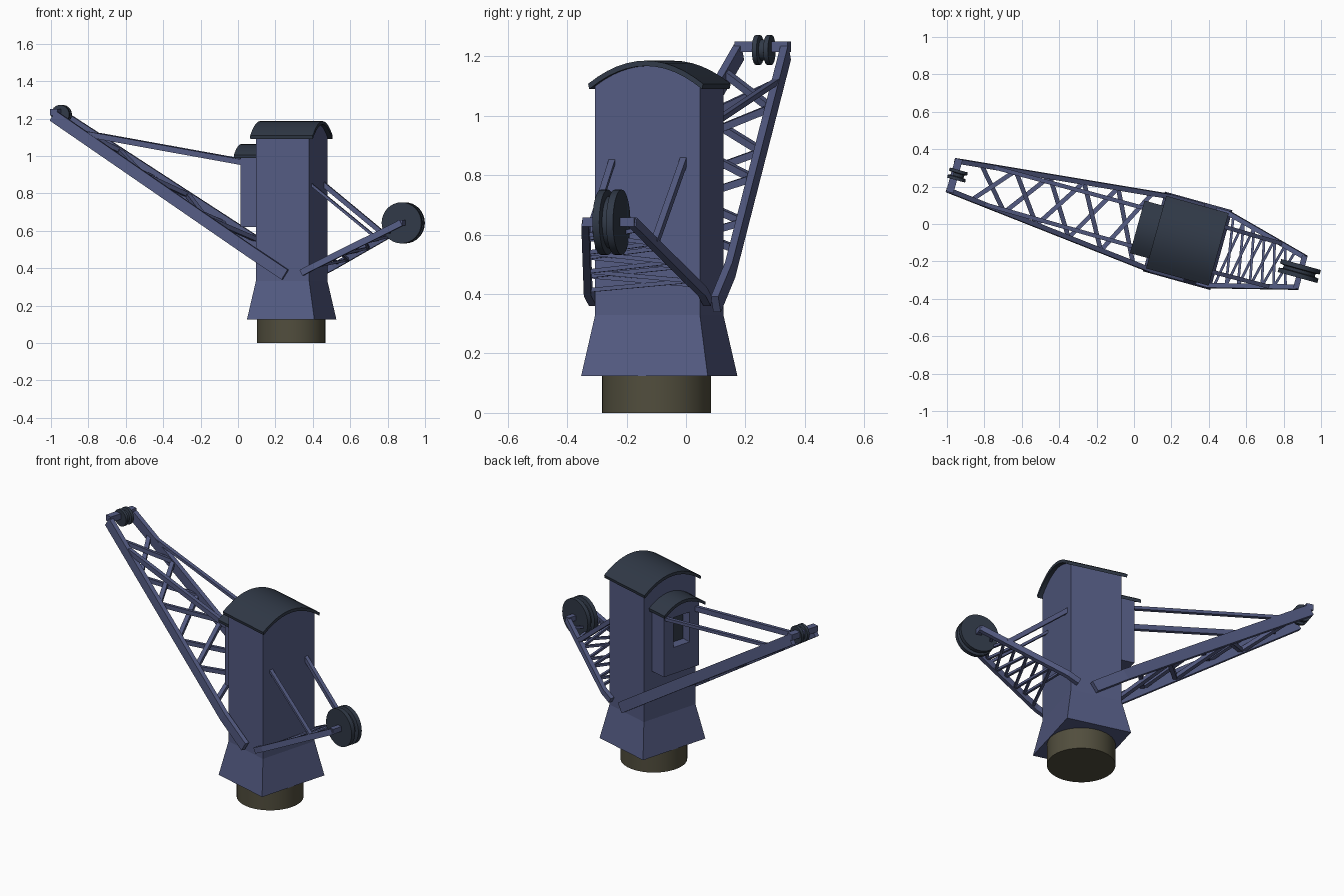
import bpy, bmesh, math
from mathutils import Vector, Matrix

if "Cube" in bpy.data.objects:
    bpy.data.objects.remove(bpy.data.objects["Cube"])

# Local frame: u runs along the crane (boom at -u), v across it
TURN = Matrix.Translation((0.287, -0.09, 0)) @ Matrix.Rotation(math.radians(-15.5), 4, 'Z')


def material(name, rgb):
    m = bpy.data.materials.new(name)
    m.diffuse_color = (*rgb, 1)
    m.use_nodes = True
    m.node_tree.nodes["Principled BSDF"].inputs["Base Color"].default_value = m.diffuse_color
    return m


BLUE = material("slate_blue", (0.088, 0.105, 0.225))
DARK = material("dark_slate", (0.030, 0.041, 0.063))
OLIVE = material("olive_brown", (0.083, 0.076, 0.047))


def finish(bm, name, mat, smooth=False):
    bmesh.ops.recalc_face_normals(bm, faces=bm.faces)
    me = bpy.data.meshes.new(name)
    bm.to_mesh(me)
    bm.free()
    me.transform(TURN)
    me.materials.append(mat)
    ob = bpy.data.objects.new(name, me)
    bpy.context.collection.objects.link(ob)
    if smooth:
        bpy.ops.object.select_all(action='DESELECT')
        ob.select_set(True)
        bpy.context.view_layer.objects.active = ob
        bpy.ops.object.shade_smooth_by_angle(angle=math.radians(35))
    return ob


def skin(bm, rings):
    """Closed tube through matching rings of points, capped at both ends."""
    rows = [[bm.verts.new(p) for p in r] for r in rings]
    n = len(rows[0])
    for a, b in zip(rows, rows[1:]):
        for i in range(n):
            bm.faces.new((a[i], a[(i + 1) % n], b[(i + 1) % n], b[i]))
    bm.faces.new(rows[0])
    bm.faces.new(rows[-1])


def beam(bm, pts, w, h, side=None):
    """Rectangular bar along a path: w sideways, h upright."""
    pts = [Vector(p) for p in pts]
    d = (pts[-1] - pts[0]).normalized()
    side = Vector(side) if side else d.cross((0, 0, 1)).normalized()
    up = side.cross(d).normalized()
    s, t = side * w / 2, up * h / 2
    skin(bm, [[p + s + t, p - s + t, p - s - t, p + s - t] for p in pts])


def box(name, lo, hi, mat):
    bm = bmesh.new()
    c = [(lo[i] + hi[i]) / 2 for i in range(3)]
    beam(bm, [(lo[0], c[1], c[2]), (hi[0], c[1], c[2])], hi[1] - lo[1], hi[2] - lo[2])
    return finish(bm, name, mat)


def arch(half, edge, top, n=12):
    return [(half * t, top - (top - edge) * t * t)
            for t in (1 - 2 * i / n for i in range(n + 1))]


def extruded(name, profile, u0, u1, mat, smooth=False):
    bm = bmesh.new()
    skin(bm, [[(u, v, z) for v, z in profile] for u in (u0, u1)])
    return finish(bm, name, mat, smooth)


def house(name, u0, u1, half, z0, edge, top):
    return extruded(name, [(-half, z0), (half, z0)] + arch(half, edge, top), u0, u1, BLUE)


def roof(name, u0, u1, half, edge, top, thick):
    under = arch(half, edge, top)
    over = [(v * 1.02, z + thick) for v, z in reversed(under)]
    extruded(name, under + over, u0, u1, DARK, True)


def wheel(name, u, v, z, profile):
    """Lathe of (offset across, radius) points around the v direction."""
    bm = bmesh.new()
    n = 32
    skin(bm, [[(u + r * math.cos(i * math.tau / n), v + o, z + r * math.sin(i * math.tau / n))
               for i in range(n)] for o, r in profile])
    finish(bm, name, DARK, True)


# Pedestal drum
bm = bmesh.new()
bmesh.ops.create_cone(bm, cap_ends=True, segments=48, radius1=0.183, radius2=0.183, depth=0.13,
                      matrix=Matrix.Translation((0, -0.01, 0.065)))
finish(bm, "pedestal", OLIVE, True)

# Flared skirt and tower
bm = bmesh.new()
skin(bm, [[(a * l, b * w, z) for a, b in ((-1, -1), (1, -1), (1, 1), (-1, 1))]
          for l, w, z in ((0.187, 0.221, 0.125), (0.148, 0.183, 0.33))])
finish(bm, "flared_skirt", BLUE)
house("tower", -0.148, 0.148, 0.183, 0.33, 1.10, 1.168)
roof("tower_roof", -0.175, 0.172, 0.197, 1.09, 1.168, 0.018)

# Operator cab with recessed window
cab = house("cab", -0.25, -0.147, 0.125, 0.62, 1.0, 1.045)
cutter = box("window_cutter", (-0.30, -0.058, 0.78), (-0.19, 0.058, 0.96), DARK)
bpy.context.view_layer.objects.active = cab
mod = cab.modifiers.new("window", 'BOOLEAN')
mod.operation = 'DIFFERENCE'
mod.solver = 'EXACT'
mod.object = cutter
bpy.ops.object.modifier_apply(modifier=mod.name)
bpy.data.objects.remove(cutter)
box("cab_window", (-0.194, -0.058, 0.78), (-0.188, 0.058, 0.96), DARK)
roof("cab_roof", -0.28, -0.147, 0.143, 0.988, 1.045, 0.018)


def frame(name, foot, knee, tip, w, h):
    """Pair of side beams, mirrored across v, plus the bar joining the tips."""
    bm = bmesh.new()
    for s in (1, -1):
        beam(bm, [(u, v * s, z) for u, v, z in (foot, knee, tip)], w, h, (0, 1, 0))
    finish(bm, name + "_beams", BLUE)


def lattice(name, knee, tip, u0, u1, bays, w, gap):
    """Two opposed zigzags between the side beams."""
    a, b = Vector(knee), Vector(tip)

    def at(u, s, dz):
        p = a.lerp(b, (u - a.x) / (b.x - a.x))
        return (p.x, p.y * s, p.z + dz)
    bm = bmesh.new()
    for i in range(bays):
        p, q = (u0 + (u1 - u0) * k / bays for k in (i, i + 1))
        for s in (1, -1):
            dz = gap * s * (-1) ** i
            beam(bm, [at(p, s, dz), at(q, -s, dz)], w, w)
    finish(bm, name, BLUE)


# Boom
knee, tip = (-0.16, 0.203, 0.481), (-1.30, 0.082, 1.215)
frame("boom", (0.02, 0.203, 0.365), knee, tip, 0.026, 0.062)
lattice("boom_lattice", knee, tip, -0.25, -1.17, 5, 0.024, 0.014)
box("boom_tip_bar", (-1.315, -0.09, 1.215), (-1.275, 0.095, 1.25), BLUE)
wheel("boom_pulley", -1.28, 0.01, 1.222,
      [(-0.028, 0.05), (-0.012, 0.05), (-0.008, 0.036), (0.008, 0.036), (0.012, 0.05), (0.028, 0.05)])

# Counterweight arm
knee, tip = (0.175, 0.2, 0.408), (0.632, 0.082, 0.642)
frame("counter_arm", (0.11, 0.2, 0.375), knee, tip, 0.026, 0.034)
lattice("counter_lattice", knee, tip, 0.2, 0.57, 6, 0.014, 0.008)
box("counter_tip_bar", (0.61, -0.09, 0.628), (0.64, 0.09, 0.658), BLUE)
wheel("counterweight", 0.618, 0.004, 0.642,
      [(-0.036, 0.11), (-0.012, 0.11), (-0.008, 0.088), (0.008, 0.088), (0.012, 0.11), (0.036, 0.11)])

# Tie bars from the cab to the boom, and stays from the tower to the counter arm
for s, label, tie, stay in ((1, "back", 0.018, 0.025), (-1, "front", 0.03, 0.014)):
    bm = bmesh.new()
    beam(bm, [(-0.24, 0.107 * s, 0.965), (-1.1, 0.102 * s, 1.115)], 0.022, tie)
    finish(bm, label + "_tie_bar", BLUE)
    bm = bmesh.new()
    beam(bm, [(0.14, 0.125 * s, 0.85), (0.49, 0.12 * s, 0.572)], 0.022, stay)
    finish(bm, label + "_stay", BLUE)
